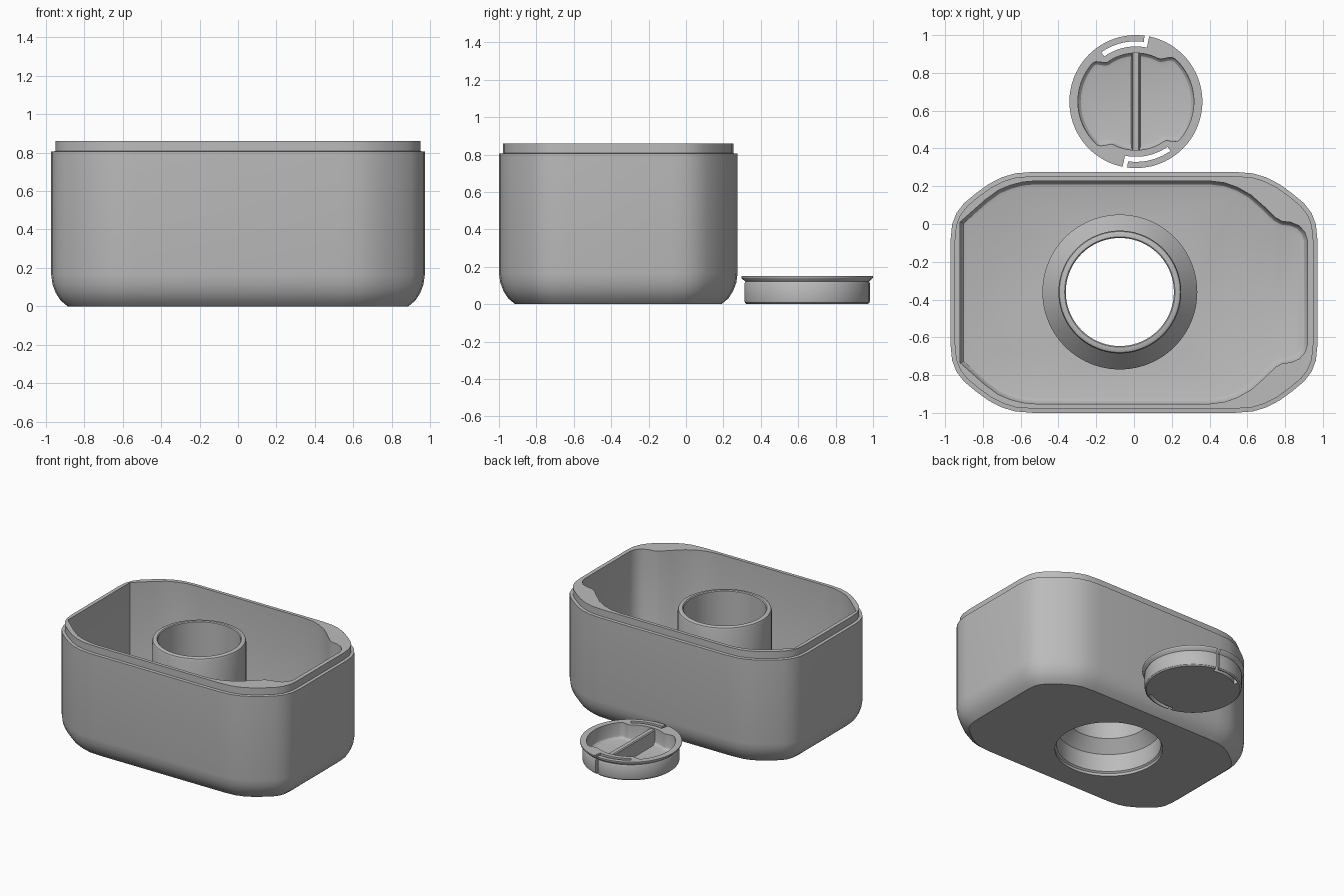
import bpy, bmesh, math
from mathutils import Vector

if "Cube" in bpy.data.objects:
    bpy.data.objects.remove(bpy.data.objects["Cube"])

grey = bpy.data.materials.new("plain grey")
grey.diffuse_color = (0.5, 0.5, 0.5, 1)
grey.use_nodes = True
grey.node_tree.nodes["Principled BSDF"].inputs["Base Color"].default_value = grey.diffuse_color


def loft(name, loops, closed=False):
    """Skin equal-length loops of 3D points; cap the ends or join them."""
    bm = bmesh.new()
    rows = [[bm.verts.new(p) for p in loop] for loop in loops]
    n = len(rows[0])
    pairs = list(zip(rows, rows[1:]))
    if closed:
        pairs.append((rows[-1], rows[0]))
    else:
        bm.faces.new(rows[0])
        bm.faces.new(rows[-1])
    for a, b in pairs:
        for i in range(n):
            j = (i + 1) % n
            bm.faces.new((a[i], a[j], b[j], b[i]))
    bmesh.ops.recalc_face_normals(bm, faces=bm.faces)
    mesh = bpy.data.meshes.new(name)
    bm.to_mesh(mesh)
    bm.free()
    mesh.materials.append(grey)
    obj = bpy.data.objects.new(name, mesh)
    bpy.context.collection.objects.link(obj)
    return obj


def lathe(name, profile, cx, cy, closed=False, n=96):
    ring = [(math.cos(2 * math.pi * i / n), math.sin(2 * math.pi * i / n)) for i in range(n)]
    return loft(name, [[(cx + r * c, cy + r * s, z) for c, s in ring] for r, z in profile], closed)


def inset(outline, d):
    """Offset a clockwise outline inwards by d."""
    out = []
    for i, p in enumerate(outline):
        p = Vector(p)
        e1 = (p - Vector(outline[i - 1])).normalized()
        e2 = (Vector(outline[(i + 1) % len(outline)]) - p).normalized()
        n1, n2 = Vector((e1.y, -e1.x)), Vector((e2.y, -e2.x))
        out.append(p + (n1 + n2) * (d / (1 + n1.dot(n2))))
    return out


def level(outline, z, d=0.0, cx=0.0, cy=0.0):
    return [(p[0] + cx, p[1] + cy, z) for p in inset(outline, d)]


def cut(target, cutter):
    cutter.hide_render = True
    mod = target.modifiers.new("cut", 'BOOLEAN')
    mod.operation, mod.solver, mod.object = 'DIFFERENCE', 'EXACT', cutter
    bpy.ops.object.select_all(action='DESELECT')
    target.select_set(True)
    bpy.context.view_layer.objects.active = target
    bpy.ops.object.modifier_apply(modifier=mod.name)
    bpy.data.objects.remove(cutter)


def smooth(obj):
    bpy.ops.object.select_all(action='DESELECT')
    obj.select_set(True)
    bpy.context.view_layer.objects.active = obj
    bpy.ops.object.shade_smooth_by_angle(angle=math.radians(30))


CY = -0.362          # tub centre in y

# tub outer shell: one corner mirrored to four, clockwise from upper left
corner = [(.53, .638), (.63, .63), (.70, .609), (.77, .573), (.84, .522),
          (.90, .472), (.94, .42), (.963, .36), (.971, .28)]
right = corner + [(x, -y) for x, y in reversed(corner)]
outer = right + [(-x, -y) for x, y in right]
shell = [(0, .086), (.03, .05), (.07, .024), (.115, .007), (.165, 0),
         (.805, 0), (.807, .022), (.86, .022)]
tub = loft("tub", [level(outer, z, d, 0, CY) for z, d in shell])

# cavity with rounded floor and narrowed right end
half = [(-.92, .373), (-.79, .488), (-.72, .54), (-.655, .567), (-.59, .584), (-.52, .59),
        (.40, .59), (.48, .58), (.55, .555), (.62, .515), (.69, .453), (.75, .395),
        (.785, .376), (.83, .371), (.875, .352), (.905, .318), (.918, .275)]
cavity = half + [(x, -y) for x, y in reversed(half)]
floor = [(.07, .035), (.075, .018), (.088, .006), (.107, 0), (.95, 0)]
cut(tub, loft("cavity_cutter", [level(cavity, z, d, 0, CY) for z, d in floor]))

# opening in the floor below the tube
TX, TY = -0.075, -0.36
cut(tub, lathe("bore_cutter", [(.372, -.05), (.372, .02), (.36, .03), (.36, .2)], TX, TY))
smooth(tub)

# central tube with a wider socket at its foot
tube = lathe("centre_tube", [(.41, .05), (.41, .17), (.325, .27), (.325, .78), (.32, .795),
                             (.31, .80), (.292, .80), (.286, .794), (.286, .25),
                             (.36, .165), (.36, .05)], TX, TY, closed=True)
smooth(tube)

# round plug with a flanged rim
PX, PY = 0.01, 0.648
plug = lathe("plug", [(.324, 0), (.333, .008), (.336, .02), (.336, .11), (.331, .12),
                      (.350, .138), (.352, .142), (.352, .15)], PX, PY)


def pocket_radius(deg):
    """Pocket edge, pulled in beside the two clip slots."""
    a = deg % 180
    t = min(max(min((a - 48) / 14, (138 - a) / 12), 0), 1)
    return .307 - .05 * t * t * (3 - 2 * t)


def polar(r, deg):
    return (r * math.cos(math.radians(deg)), r * math.sin(math.radians(deg)))


pocket = [polar(pocket_radius(-a), -a) for a in range(0, 360, 3)]
steps = [(.03, .03), (.034, .015), (.045, .004), (.06, 0), (.2, 0)]
cut(plug, loft("pocket_cutter", [level(pocket, z, d, PX, PY) for z, d in steps]))

# spring clip slots on opposite sides
for turn in (0, 180):
    slot = [polar(.319, a) for a in range(125, 82, -3)]
    slot += [polar(.319, 82.5), polar(.39, 82.5), polar(.39, 78.5), polar(.292, 78.5)]
    slot += [polar(.292, a) for a in range(80, 126, 3)]
    if turn:
        slot = [(-x, -y) for x, y in slot]
    cut(plug, loft("slot_cutter", [[(x + PX, y + PY, z) for x, y in slot] for z in (-.05, .2)]))
smooth(plug)

# finger bar across the plug pocket
bar = [(-.021, .265), (.021, .265), (.021, -.265), (-.021, -.265)]
grip = loft("grip_bar", [level(bar, z, d, PX, PY)
                         for z, d in ((.02, -.006), (.045, 0), (.135, 0), (.142, .006))])
smooth(grip)
